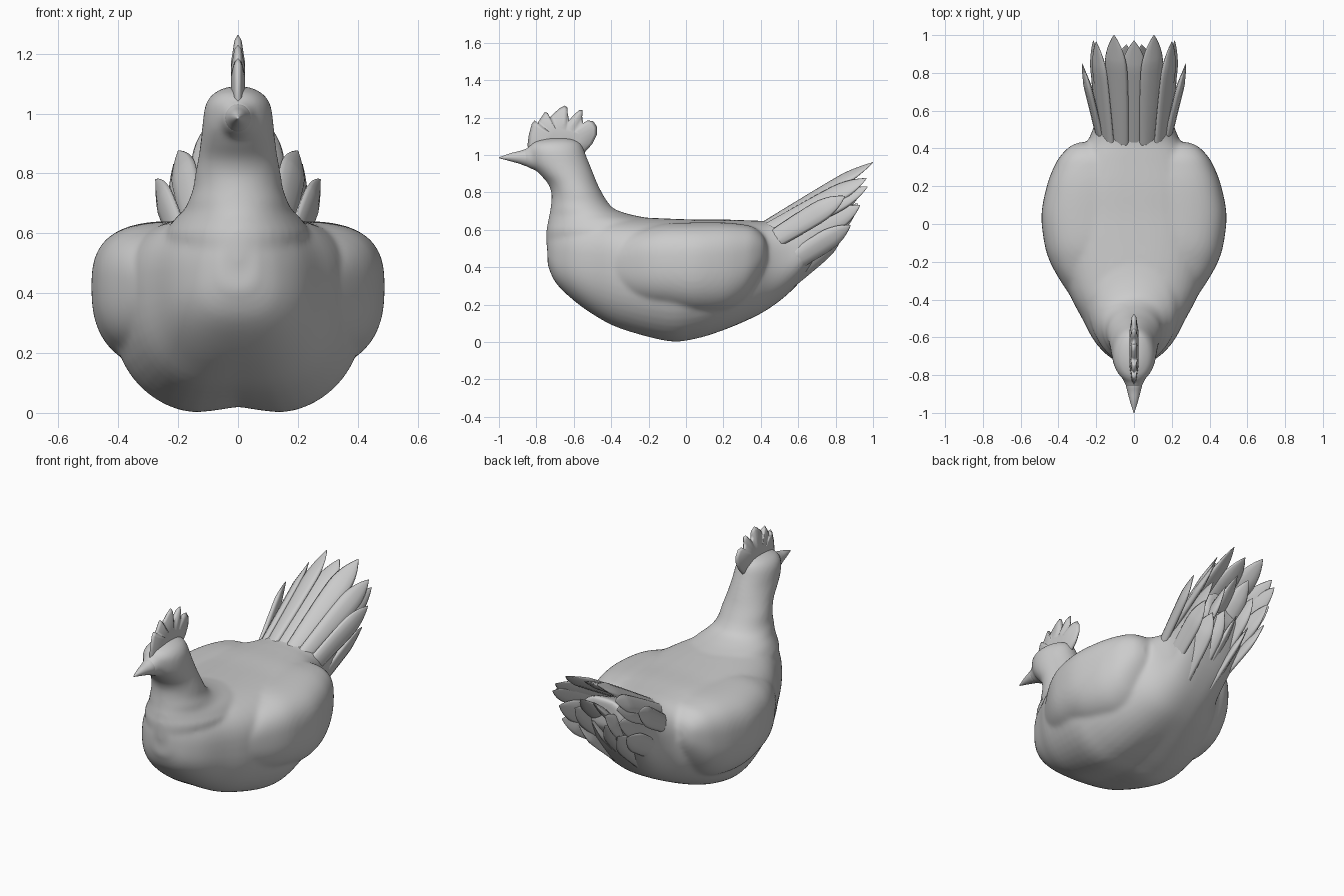
import bpy, bmesh
from math import sin, cos, pi, exp
from mathutils import Vector


def refine(table, k=4):
    # smooth in-between rows (Catmull-Rom)
    out, n = [], len(table)
    for i in range(n - 1):
        p = [table[max(0, min(n - 1, i + d))] for d in (-1, 0, 1, 2)]
        for s in range(k):
            t = s / k
            out.append([0.5 * (2 * b + (c - a) * t + (2 * a - 5 * b + 4 * c - d) * t * t
                               + (3 * b - a - 3 * c + d) * t ** 3) for a, b, c, d in zip(*p)])
    return out + [list(table[-1])]


def loft(bm, rings):
    vs = [[bm.verts.new(p) for p in r] for r in rings]
    n = len(vs[0])
    faces = [bm.faces.new((a[i], a[(i + 1) % n], b[(i + 1) % n], b[i]))
             for a, b in zip(vs, vs[1:]) for i in range(n)]
    faces += [bm.faces.new(vs[0]), bm.faces.new(vs[-1])]
    bmesh.ops.recalc_face_normals(bm, faces=faces)


def finish(name, bm):
    me = bpy.data.meshes.new(name)
    bm.to_mesh(me)
    bm.free()
    ob = bpy.data.objects.new(name, me)
    bpy.context.collection.objects.link(ob)
    for p in me.polygons:
        p.use_smooth = True
    return ob


def section(row, cx=0, n_top=2.6, n_bot=2.2, groove=0.0, n=48):
    # upright cross-section with its own squareness above and below the widest line
    y, zt, zc, zb, hw = row
    pts = []
    for i in range(n):
        a = 2 * pi * i / n
        c, s = cos(a), sin(a)
        e = 2 / (n_top if s > 0 else n_bot)
        x = hw * abs(c) ** e * (1 if c > 0 else -1)
        z = zc + (zt - zc) * s ** e if s > 0 else zc - (zc - zb) * abs(s) ** e
        if s < 0:
            z += groove * exp(-(x / 0.11) ** 2) * exp(-((y + 0.1) / 0.35) ** 2)
        pts.append((cx + x, y, z))
    return pts


def tube(rows):
    # elliptical rings along y: y, height, half width, half height
    return [[(w * cos(2 * pi * i / 24), y, z + h * sin(2 * pi * i / 24)) for i in range(24)]
            for y, z, w, h in refine(rows)]


bm = bmesh.new()
# trunk and tail root: y, top, widest height, bottom, half width
trunk = [(-.74, .57, .49, .41, .06), (-.70, .62, .45, .32, .135), (-.62, .65, .44, .235, .21),
         (-.50, .665, .43, .14, .275), (-.35, .67, .42, .055, .35), (-.10, .66, .40, -.014, .42),
         (.05, .655, .40, .0, .42), (.20, .655, .42, .05, .39), (.35, .65, .43, .12, .31),
         (.45, .65, .44, .18, .24), (.55, .68, .46, .26, .205), (.65, .72, .53, .37, .20),
         (.74, .76, .62, .51, .18), (.80, .78, .69, .61, .12)]
loft(bm, [section(r, n_bot=2.5, groove=.038) for r in refine(trunk)])

# folded wings, both sides
wing = [(-.42, .50, .42, .30, .11), (-.30, .58, .42, .22, .19), (-.20, .615, .42, .185, .245),
        (-.10, .635, .42, .165, .275), (.05, .64, .42, .14, .29), (.20, .64, .43, .15, .262),
        (.30, .63, .44, .205, .225), (.36, .615, .46, .28, .19), (.41, .575, .48, .37, .14),
        (.432, .53, .48, .43, .09)]
for side in (-1, 1):
    loft(bm, [section(r, .2 * side, 2.8, 2.5) for r in refine(wing)])

# neck and head: height, front, back, half width
neck = [(.30, -.66, -.15, .15), (.45, -.735, -.10, .20), (.58, -.747, -.05, .245),
        (.63, -.74, -.10, .225), (.66, -.735, -.19, .20), (.68, -.73, -.29, .18),
        (.71, -.725, -.38, .165), (.75, -.72, -.42, .15),
        (.80, -.72, -.45, .143), (.85, -.74, -.475, .133), (.90, -.785, -.495, .126),
        (.95, -.825, -.515, .12), (1.0, -.84, -.535, .115), (1.04, -.84, -.55, .104),
        (1.07, -.81, -.57, .078), (1.09, -.74, -.62, .035)]
loft(bm, [[(w * cos(2 * pi * i / 40), (f + b) / 2 + (b - f) / 2 * sin(2 * pi * i / 40), z)
           for i in range(40)] for z, f, b, w in refine(neck)])
# swelling of the face towards the beak
loft(bm, tube([(-.68, .985, .11, .09), (-.78, .985, .075, .075), (-.84, .986, .052, .056),
               (-.87, .988, .04, .04)]))

# fuse into one soft body
body = finish("body", bm)
m = body.modifiers.new("fuse", 'REMESH')
m.mode, m.voxel_size, m.use_smooth_shade = 'VOXEL', 0.012, True
m = body.modifiers.new("soften", 'SMOOTH')
m.factor, m.iterations = 0.5, 10

# beak
bm = bmesh.new()
loft(bm, tube([(-.80, .985, .045, .05), (-.85, .986, .044, .047), (-.89, .987, .034, .034),
               (-.94, .988, .021, .021), (-1.0, .985, .002, .002)]))
finish("beak", bm)

# comb: toothed outline, swelling towards the middle and sharp at the rim
outline = [(-.83, 1.0), (-.848, 1.05), (-.84, 1.11), (-.825, 1.165), (-.81, 1.185), (-.795, 1.165),
           (-.785, 1.185), (-.755, 1.23), (-.74, 1.225), (-.733, 1.195), (-.71, 1.22), (-.675, 1.25),
           (-.65, 1.264), (-.635, 1.255), (-.632, 1.22), (-.625, 1.185), (-.60, 1.215), (-.57, 1.24),
           (-.552, 1.24), (-.555, 1.205), (-.55, 1.17), (-.525, 1.185), (-.495, 1.18), (-.475, 1.15),
           (-.475, 1.11), (-.50, 1.06), (-.545, 1.01)]
bm = bmesh.new()
layers = []
for x, k in ((-.024, .5), (-.012, .9), (0, 1), (.012, .9), (.024, .5)):
    layers.append([(x, -.66 + (y + .66) * k, 1.07 + (z - 1.07) * k) for y, z in outline])
loft(bm, layers)
bmesh.ops.triangulate(bm, faces=[f for f in bm.faces if len(f.verts) > 4])
finish("comb", bm)


# tail feathers: flattened blades facing outward from the tail core
def feather(base, tip, width):
    base, tip = Vector(base), Vector(tip)
    d = (tip - base).normalized()
    out = Vector((tip.x, 0, tip.z - .70))
    across = d.cross(out).normalized()
    up = across.cross(d)
    bm = bmesh.new()
    rings = []
    for t, w in refine([(0, .7), (.35, .9), (.7, 1), (.84, .8), (.94, .4), (1, .03)], 3):
        c = base.lerp(tip, t)
        thick = .02 * min(1, 4 * (1.02 - t))
        rings.append([c + across * width * w * cos(pi * i / 5) + up * thick * sin(pi * i / 5)
                      for i in range(10)])
    loft(bm, rings)
    finish("tail_feather", bm)


feather((0, .38, .595), (0, .97, .945), .07)
for s in (-1, 1):
    for base, tip, w in [((.07, .38, .595), (.105, 1.0, .96), .065),
                         ((.13, .38, .57), (.20, .965, .875), .06),
                         ((.15, .36, .52), (.215, .97, .83), .06),
                         ((.15, .34, .47), (.275, .85, .78), .06),
                         ((.15, .36, .40), (.20, .93, .73), .065),
                         ((.15, .40, .32), (.215, .88, .625), .06),
                         ((.09, .44, .235), (.13, .84, .595), .065),
                         ((.03, .44, .225), (.045, .84, .64), .06),
                         ((.08, .50, .36), (.10, .92, .74), .06),
                         ((.03, .50, .40), (.04, .95, .82), .06)]:
        feather((s * base[0],) + base[1:], (s * tip[0],) + tip[1:], w)
